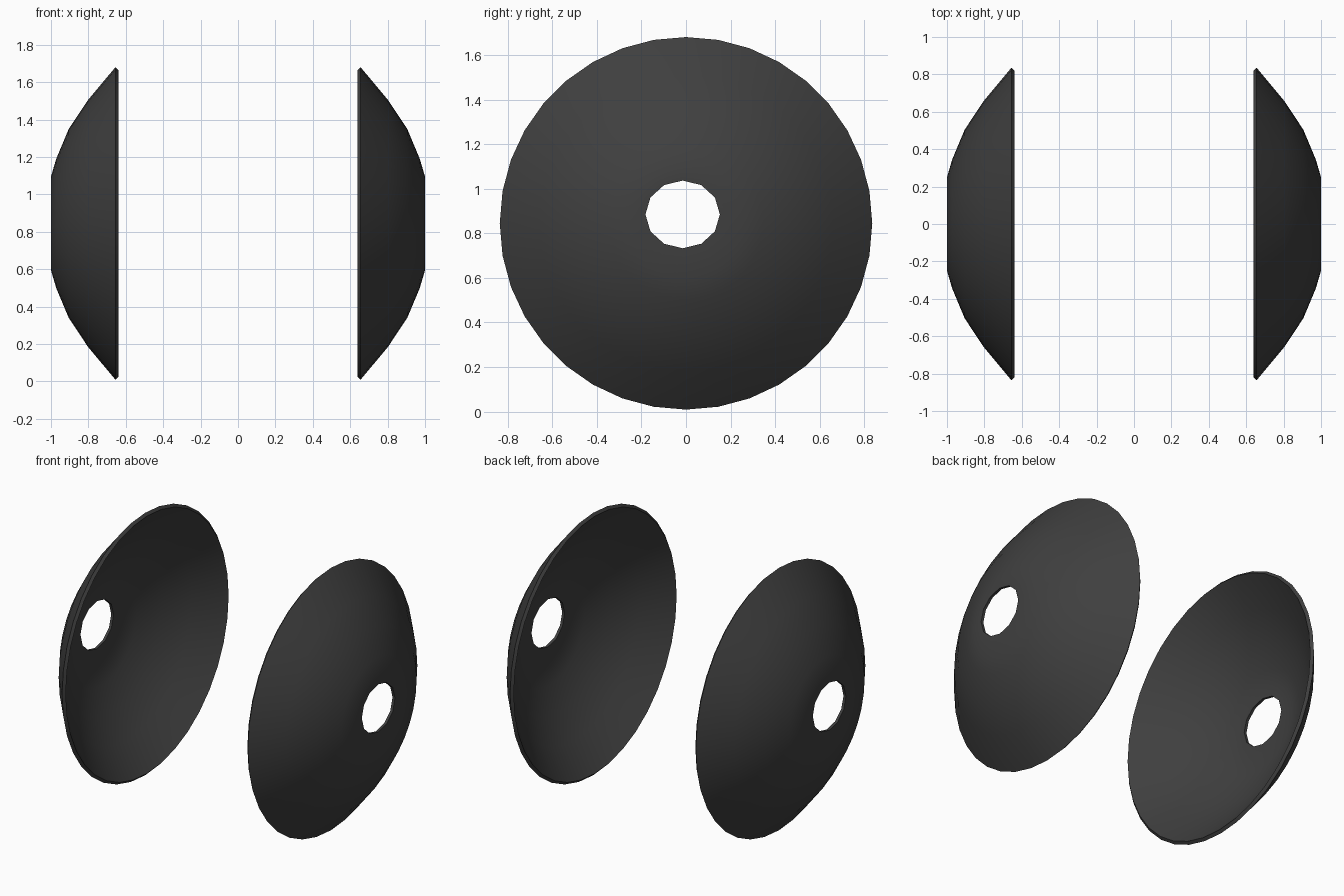
import bpy, bmesh, math

if "Cube" in bpy.data.objects:
    bpy.data.objects.remove(bpy.data.objects["Cube"])

SEG = 36
CZ = 0.845                      # dish centre height
HOLE_Y, HOLE_Z = -0.015, 0.885  # slightly off-centre hole

mat = bpy.data.materials.new("charcoal")
mat.diffuse_color = (0.05, 0.05, 0.05, 1)
mat.use_nodes = True
mat.node_tree.nodes["Principled BSDF"].inputs["Base Color"].default_value = mat.diffuse_color

# (x, radius) from hole to rim on the outside, then back along the inside
OUTER = [(1.0, 0.25), (0.972, 0.345), (0.905, 0.505), (0.802, 0.66), (0.655, 0.836)]
INNER = [(0.64, 0.82), (0.785, 0.65), (0.888, 0.495), (0.955, 0.34), (0.982, 0.25)]


def ring(bm, x, r, side):
    verts = []
    for i in range(SEG):
        a = 2 * math.pi * i / SEG
        verts.append(bm.verts.new((side * x, r * math.cos(a), CZ + r * math.sin(a))))
    return verts


def hole_ring(bm, x, side):
    # twelve-sided hole outline sampled at the dish segments
    verts = []
    for i in range(SEG):
        a = 2 * math.pi * i / SEG
        k = math.cos(math.pi / 12) / math.cos(a % (math.pi / 6) - math.pi / 12)
        verts.append(bm.verts.new((side * x, HOLE_Y + 0.167 * k * math.cos(a),
                                   HOLE_Z + 0.152 * k * math.sin(a))))
    return verts


def dish(name, side):
    bm = bmesh.new()
    rings = [hole_ring(bm, 1.0, side)]
    rings += [ring(bm, x, r, side) for x, r in OUTER + INNER]
    rings.append(hole_ring(bm, 0.983, side))
    for n, a in enumerate(rings):
        b = rings[(n + 1) % len(rings)]
        for i in range(SEG):
            j = (i + 1) % SEG
            bm.faces.new((a[i], a[j], b[j], b[i]))
    bmesh.ops.recalc_face_normals(bm, faces=bm.faces)
    me = bpy.data.meshes.new(name)
    bm.to_mesh(me)
    bm.free()
    me.materials.append(mat)
    ob = bpy.data.objects.new(name, me)
    bpy.context.collection.objects.link(ob)
    bpy.ops.object.select_all(action='DESELECT')
    ob.select_set(True)
    bpy.context.view_layer.objects.active = ob
    bpy.ops.object.shade_smooth_by_angle(angle=math.radians(35))


# Two facing dished discs
dish("left_dish", -1)
dish("right_dish", 1)
